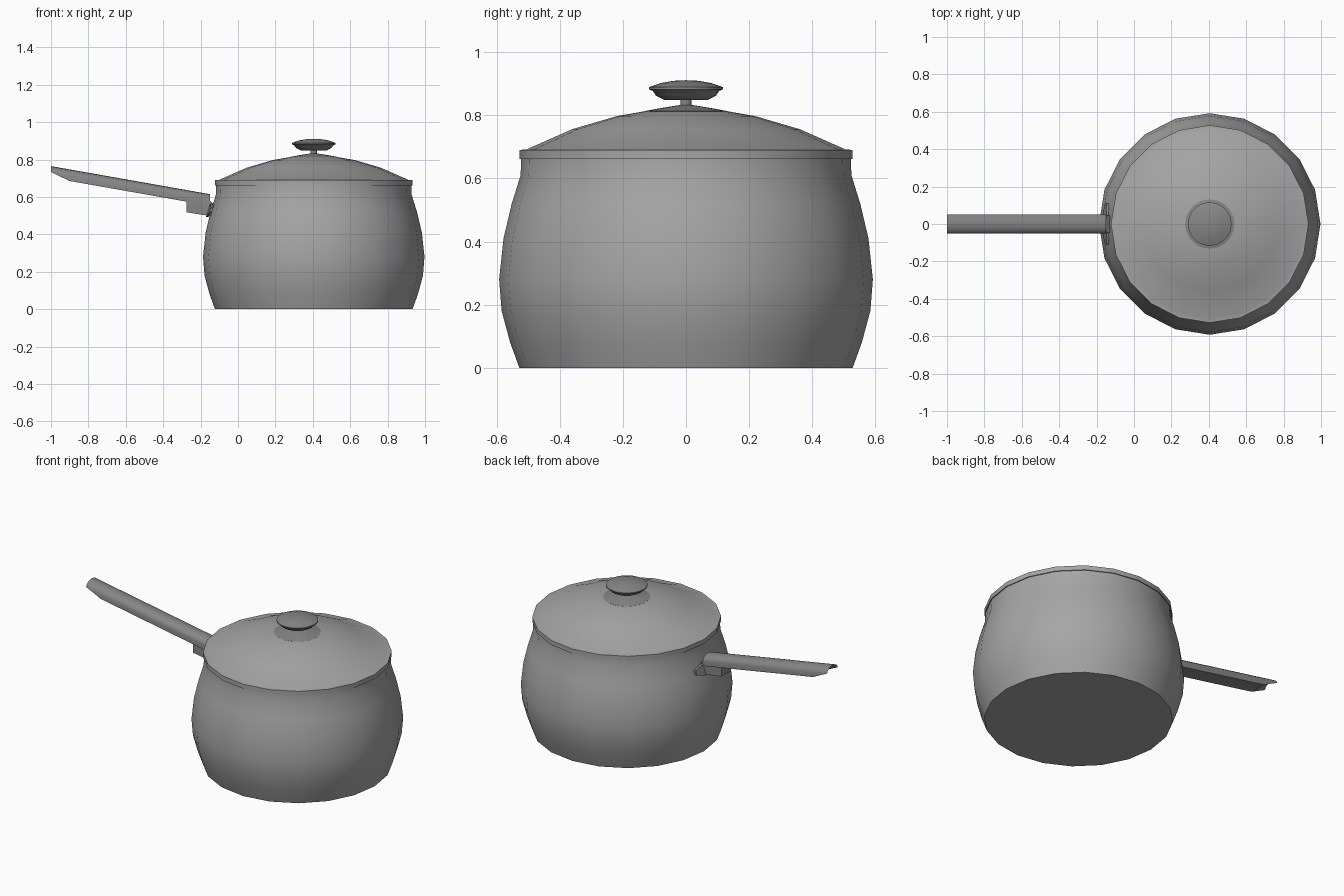
import bpy, bmesh, math
from mathutils import Vector

if "Cube" in bpy.data.objects:
    bpy.data.objects.remove(bpy.data.objects["Cube"])

CX = 0.405      # pot axis
SIDES = 20


def material(name, value):
    m = bpy.data.materials.new(name)
    m.use_nodes = True
    col = (value, value, value, 1)
    m.diffuse_color = col
    m.node_tree.nodes["Principled BSDF"].inputs["Base Color"].default_value = col
    return m


steel = material("brushed steel", 0.38)
dark = material("dark grip", 0.24)


def finish(name, bm, mat, angle=35):
    bmesh.ops.recalc_face_normals(bm, faces=bm.faces)
    me = bpy.data.meshes.new(name)
    bm.to_mesh(me)
    bm.free()
    ob = bpy.data.objects.new(name, me)
    bpy.context.collection.objects.link(ob)
    me.materials.append(mat)
    bpy.ops.object.select_all(action='DESELECT')
    ob.select_set(True)
    bpy.context.view_layer.objects.active = ob
    bpy.ops.object.shade_smooth_by_angle(angle=math.radians(angle))
    return ob


def lathe(name, profile, mat, angle=35):
    """Turn (radius, height) points around the pot axis."""
    bm = bmesh.new()
    vs = [bm.verts.new((CX + r, 0, z)) for r, z in profile]
    es = [bm.edges.new(p) for p in zip(vs, vs[1:])]
    bmesh.ops.spin(bm, geom=vs + es, cent=(CX, 0, 0), axis=(0, 0, 1),
                   angle=2 * math.pi, steps=SIDES, use_duplicate=False)
    bmesh.ops.remove_doubles(bm, verts=bm.verts, dist=0.0005)
    return finish(name, bm, mat, angle)


# Pot body with inner wall
outer = [(0.528, 0), (0.557, 0.08), (0.584, 0.18), (0.592, 0.28),
         (0.578, 0.41), (0.552, 0.52), (0.524, 0.61), (0.522, 0.665)]
inner = [(r - 0.016, max(z, 0.015)) for r, z in reversed(outer)]
lathe("pot_body", [(0, 0)] + outer + inner + [(0, 0.015)], steel)

# Lid with vertical rim band
lathe("lid", [(0, 0.82), (0.13, 0.813), (0.22, 0.797), (0.36, 0.756),
              (0.505, 0.692), (0.528, 0.69), (0.528, 0.662), (0.505, 0.662),
              (0.505, 0.682), (0.36, 0.746), (0.22, 0.787), (0, 0.808)], steel)

# Knob base, stem and cap
lathe("knob_base", [(0, 0.834), (0.03, 0.831), (0.09, 0.821), (0.132, 0.813),
                    (0.132, 0.808), (0, 0.808)], dark)
lathe("knob_stem", [(0, 0.825), (0.017, 0.825), (0.017, 0.86), (0, 0.86)], dark)
lathe("knob_cap", [(0, 0.849), (0.07, 0.849), (0.095, 0.862), (0.105, 0.877),
                   (0.117, 0.882), (0.117, 0.889), (0.08, 0.902),
                   (0.04, 0.909), (0, 0.911)], dark)

# Handle: arched bar with its far end cut back underneath
W, H = 0.052, 0.062
bm = bmesh.new()
root = Vector((-0.15, 0, 0.615))
tip = Vector((-1.0, 0, 0.765))
along = (tip - root).normalized()
arch = [(W, -H)] + [(W * math.cos(a), -0.032 + 0.032 * math.sin(a))
                    for a in [math.pi * i / 8 for i in range(9)]] + [(-W, -H)]
rings = []
for base in (root, tip):
    ring = []
    for y, d in arch:
        # underside stops short of the tip
        cut = max(0, -d - 0.05) / 0.012 * 0.1 if base is tip else 0
        p = base - along * cut
        ring.append(bm.verts.new((p.x, y, p.z + d)))
    rings.append(ring)
n = len(arch)
for i in range(n):
    j = (i + 1) % n
    bm.faces.new((rings[0][i], rings[0][j], rings[1][j], rings[1][i]))
bm.faces.new(rings[0])
bm.faces.new(rings[1])
bmesh.ops.triangulate(bm, faces=[f for f in bm.faces if len(f.verts) > 4])
finish("handle", bm, dark, 40)

# Bracket under the root of the handle
bm = bmesh.new()
side = [(-0.275, 0.59), (-0.275, 0.518), (-0.14, 0.497), (-0.125, 0.56), (-0.15, 0.58)]
f = bm.faces.new([bm.verts.new((x, -0.045, z)) for x, z in side])
ext = bmesh.ops.extrude_face_region(bm, geom=[f])
bmesh.ops.translate(bm, vec=(0, 0.09, 0),
                    verts=[v for v in ext["geom"] if isinstance(v, bmesh.types.BMVert)])
finish("handle_bracket", bm, dark, 30)

# Mounting flange that hugs the pot wall
bm = bmesh.new()
rows = []
for k in range(9):
    t = -1 + k / 4
    y = 0.112 * t
    half = 0.036 * math.sqrt(max(0.1, 1 - t * t))
    row = []
    for z in (0.53 - half, 0.53 + half):
        r = 0.562 - (z - 0.5) * 0.3
        for grow in (0, 0.012):
            row.append(bm.verts.new((CX - math.sqrt((r + grow) ** 2 - y * y), y, z)))
    rows.append([row[i] for i in (0, 1, 3, 2)])
for a, b in zip(rows, rows[1:]):
    for i in range(4):
        j = (i + 1) % 4
        bm.faces.new((a[i], a[j], b[j], b[i]))
bm.faces.new(rows[0])
bm.faces.new(rows[-1])
finish("handle_flange", bm, dark, 35)
